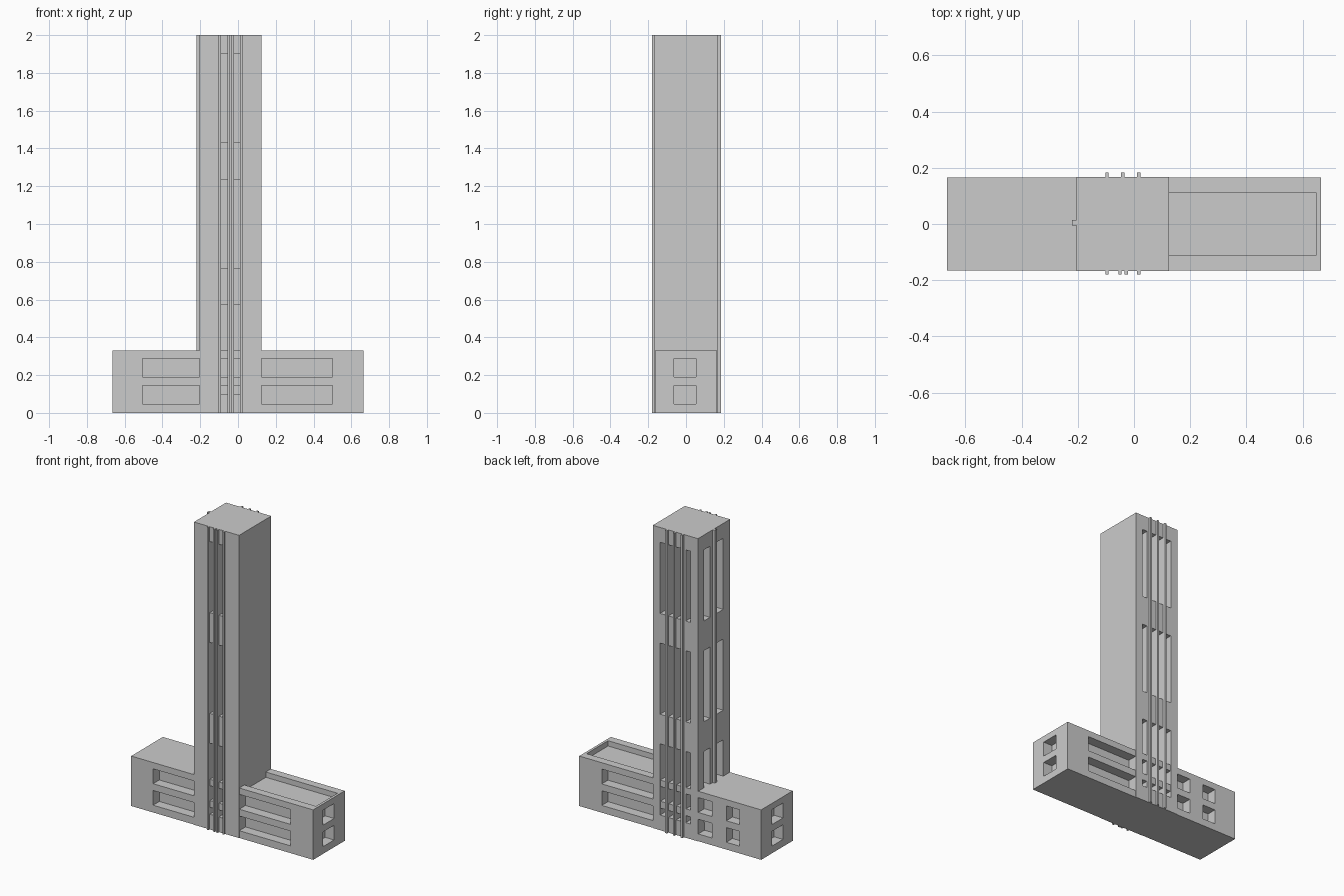
import bpy, bmesh

if "Cube" in bpy.data.objects:
    bpy.data.objects.remove(bpy.data.objects["Cube"])


def boxes(name, spans):
    """One mesh made of axis-aligned boxes given as (x0, x1, y0, y1, z0, z1)."""
    bm = bmesh.new()
    for x0, x1, y0, y1, z0, z1 in spans:
        geo = bmesh.ops.create_cube(bm, size=1)
        for v in geo["verts"]:
            v.co.x = x1 if v.co.x > 0 else x0
            v.co.y = y1 if v.co.y > 0 else y0
            v.co.z = z1 if v.co.z > 0 else z0
    me = bpy.data.meshes.new(name)
    bm.to_mesh(me)
    bm.free()
    ob = bpy.data.objects.new(name, me)
    bpy.context.collection.objects.link(ob)
    return ob


def carve(ob, spans):
    """Subtract boxes from an object."""
    cutter = boxes(ob.name + "_cutter", spans)
    cutter.hide_render = True
    mod = ob.modifiers.new("openings", "BOOLEAN")
    mod.operation = "DIFFERENCE"
    mod.solver = "EXACT"
    mod.object = cutter
    bpy.context.view_layer.objects.active = ob
    bpy.ops.object.modifier_apply(modifier=mod.name)
    bpy.data.objects.remove(cutter, do_unlink=True)


PX, PY, PH = 0.665, 0.165, 0.33                       # podium half sizes, height
TX0, TX1, TY0, TY1, TH = -0.205, 0.125, -0.167, 0.168, 2.0   # tower extents
D, OUT = 0.065, 0.2                                   # window depth, overshoot

# Podium with two storeys of windows and a sunken roof terrace
podium = boxes("podium", [(-PX, PX, -PY, PY, 0, PH)])
cuts = [(0.1, 0.648, -0.112, 0.112, PH - 0.035, 0.5)]
for z0, z1 in ((0.048, 0.145), (0.19, 0.288)):
    cuts.append((-0.505, 0.5, -OUT, -PY + D, z0, z1))          # front bands
    cuts.append((-0.305, 0.5, PY - D, OUT, z0, z1))            # back band
    cuts.append((-0.505, -0.41, PY - D, OUT, z0, z1))          # back square window
    cuts.append((PX - D, 0.7, -0.063, 0.053, z0, z1))          # right end
    cuts.append((-0.7, -PX + D, -0.063, 0.053, z0, z1))        # left end
carve(podium, cuts)

# Tower with three tall tiers of slot windows
tower = boxes("tower", [(TX0, TX1, TY0, TY1, 0, TH)])
cuts = []
TD = 0.05
for tier in range(3):
    z0 = 0.1 + tier * 0.666
    z1 = z0 + 0.47
    for x0, x1 in ((-0.09, -0.054), (-0.023, 0.011)):
        cuts.append((x0, x1, -0.25, TY0 + TD, z0, z1))
    for x0, x1 in ((-0.152, -0.116), (-0.09, -0.046), (-0.034, 0.011), (0.036, 0.072)):
        cuts.append((x0, x1, TY1 - TD, 0.25, z0, z1))
    for y0, y1 in ((-0.096, -0.032), (0.042, 0.106)):
        cuts.append((-0.3, TX0 + TD, y0, y1, z0, z1))
carve(tower, cuts)

# Vertical fins running the full height of the facades
W = 0.006
boxes("front_fins", [(x - W, x + W, -0.18, TY0 + 0.005, 0, TH)
                     for x in (-0.096, -0.05, -0.028, 0.017)])
boxes("back_fins", [(x - W, x + W, TY1 - 0.005, 0.184, 0, TH)
                    for x in (-0.096, -0.04, 0.017)])
boxes("left_fin", [(-0.221, TX0 + 0.005, -0.006, 0.014, PH - 0.01, TH)])
